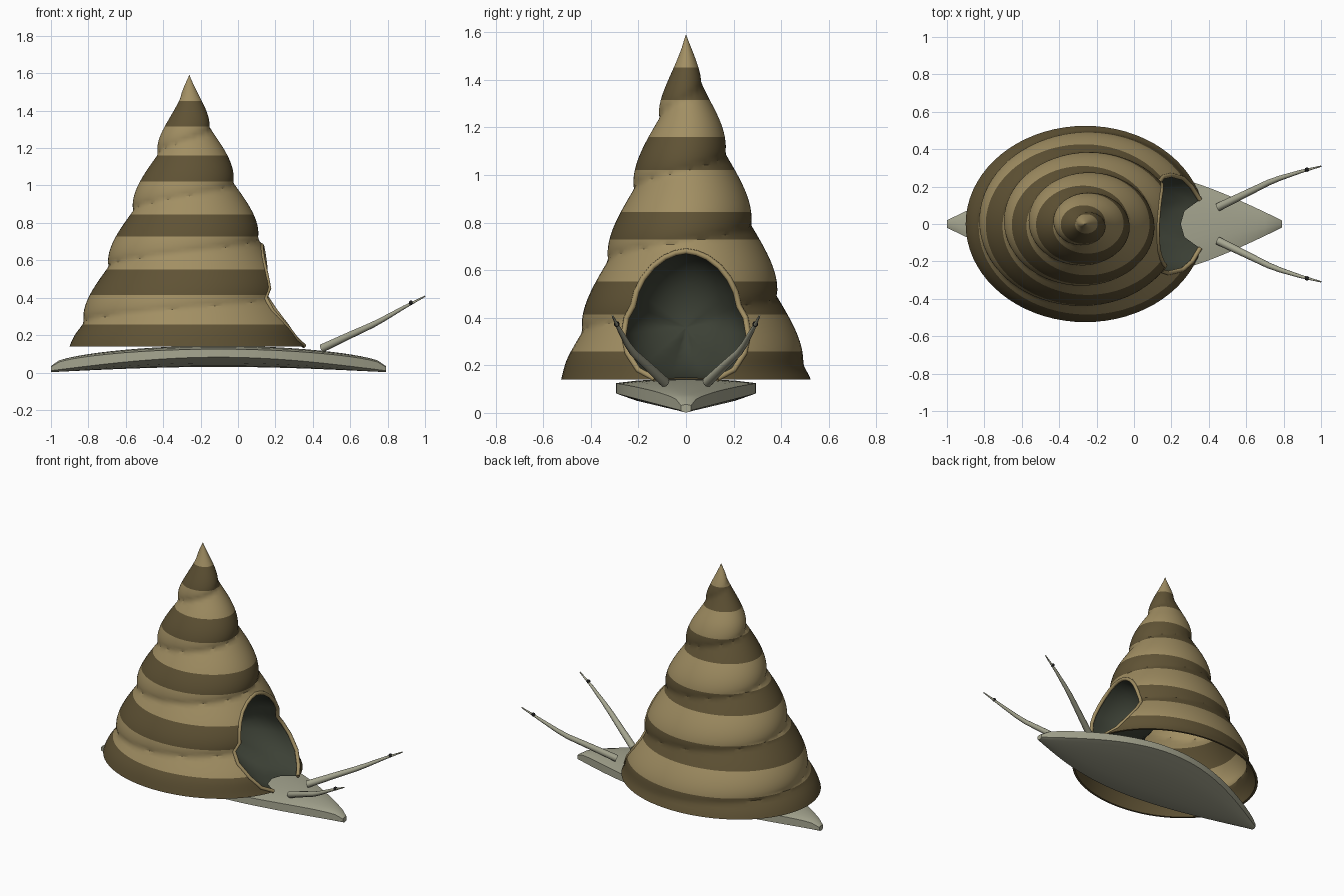
import bpy, bmesh
from math import sin, cos, pi, sqrt, atan2, radians

if "Cube" in bpy.data.objects:
    bpy.data.objects.remove(bpy.data.objects["Cube"])

CX, BASE, APEX = -0.26, 0.14, 1.59


def material(name, rgb):
    m = bpy.data.materials.new(name)
    m.diffuse_color = (*rgb, 1)
    m.use_nodes = True
    m.node_tree.nodes["Principled BSDF"].inputs["Base Color"].default_value = m.diffuse_color
    return m


TAN = material("shell_light", (0.36, 0.275, 0.125))
BROWN = material("shell_dark", (0.115, 0.085, 0.035))
DARK = material("mouth_dark", (0.045, 0.052, 0.036))
SKIN = material("skin", (0.38, 0.38, 0.28))
BLACK = material("eye_black", (0.01, 0.01, 0.01))


def loft(name, rings, mats, pick=None):
    """Skin a list of closed rings and cap both ends."""
    bm = bmesh.new()
    vs = [[bm.verts.new(p) for p in ring] for ring in rings]
    for a, b in zip(vs, vs[1:]):
        n = len(a)
        for i in range(n):
            j = (i + 1) % n
            bm.faces.new((a[i], a[j], b[j], b[i]))
    bm.faces.new(vs[0][::-1])
    bm.faces.new(vs[-1])
    bmesh.ops.recalc_face_normals(bm, faces=bm.faces)
    if pick:
        for f in bm.faces:
            f.material_index = pick(f.calc_center_median())
    me = bpy.data.meshes.new(name)
    bm.to_mesh(me)
    bm.free()
    ob = bpy.data.objects.new(name, me)
    bpy.context.collection.objects.link(ob)
    for m in mats:
        me.materials.append(m)
    return ob


def smooth(ob, angle=40):
    bpy.ops.object.select_all(action='DESELECT')
    bpy.context.view_layer.objects.active = ob
    ob.select_set(True)
    bpy.ops.object.shade_smooth_by_angle(angle=radians(angle))


def tube(name, pts, radii, depth, mat, cyclic=False):
    cu = bpy.data.curves.new(name, 'CURVE')
    cu.dimensions = '3D'
    cu.bevel_depth, cu.bevel_resolution, cu.use_fill_caps = depth, 3, True
    sp = cu.splines.new('POLY')
    sp.points.add(len(pts) - 1)
    for p, co, r in zip(sp.points, pts, radii):
        p.co, p.radius = (*co, 1), r
    sp.use_cyclic_u = cyclic
    cu.materials.append(mat)
    ob = bpy.data.objects.new(name, cu)
    bpy.context.collection.objects.link(ob)
    return ob


# Shell surface: elliptical cone with one spiral groove
def shell_radius(z, th):
    r = 0.64 * (APEX - z) / (APEX - BASE)
    p = ((z - 0.57) / 0.3 - (th - pi) / (2 * pi)) % 1
    fade = min(1, (z - BASE) / 0.1, max(0, (APEX - z) / 0.35))
    return r + 0.021 * fade * (1.7 * sin(pi * p ** 0.75) - 1)


def shell_ring(z, inset=0.0, n=72):
    ring = []
    for i in range(n):
        th = 2 * pi * i / n
        r = max(shell_radius(z, th) - inset, 0.001)
        ring.append((CX + r * cos(th), 0.82 * r * sin(th), z))
    return ring


def surface_x(y, z):
    x = 0.4
    for _ in range(6):
        r = shell_radius(z, atan2(y / 0.82, x))
        x = sqrt(max(r * r - (y / 0.82) ** 2, 0.0))
    return CX + x


# Shell: thin wall, inner tip down to base, then outer base up to apex
STEPS = 74
zs = [BASE + (APEX - BASE) * k / STEPS for k in range(STEPS + 1)]
inner = [shell_ring(z, 0.016) for z in reversed(zs) if z < 1.5]
outer = [shell_ring(z) for z in zs]
shell = loft("shell", inner + outer, [TAN, BROWN],
             lambda c: 1 if (c.z - 0.12) % 0.3 < 0.13 else 0)

# Mouth outline (y, z), right half, bottom to top
half = [(0.13, 0.142), (0.2, 0.18), (0.245, 0.25), (0.262, 0.33), (0.25, 0.4),
        (0.222, 0.45), (0.208, 0.51), (0.18, 0.565), (0.14, 0.615),
        (0.09, 0.653), (0.045, 0.672)]
arch = half + [(0, 0.68)] + [(-y, z) for y, z in reversed(half)]

# Cut the mouth out of the shell
prism = [(0.13, 0.1)] + arch + [(-0.13, 0.1)]
cutter = loft("mouth_cutter", [[(x, y, z) for y, z in prism] for x in (-0.1, 0.7)], [TAN])
cutter.hide_render = True
mod = shell.modifiers.new("mouth", 'BOOLEAN')
mod.operation, mod.object, mod.solver = 'DIFFERENCE', cutter, 'EXACT'
bpy.context.view_layer.objects.active = shell
bpy.ops.object.modifier_apply(modifier=mod.name)
bpy.data.objects.remove(cutter)
smooth(shell, 35)

# Rounded lip around the mouth
rim = [(surface_x(y, z) - 0.006, y, z) for y, z in arch]
tube("mouth_lip", rim, [1] * len(rim), 0.012, TAN)

# Dark hollow behind the mouth
floor = [(0.27, -0.07, 0.145), (0.25, 0, 0.147), (0.27, 0.07, 0.145)]
loop = rim + floor
hollow_rings = []
for k in range(9):
    a = pi / 2 * k / 8 * 0.98
    c, s = cos(a), sin(a)
    hollow_rings.append([(0.2 + (x - 0.2) * c - 0.3 * s, y * c, 0.36 + (z - 0.36) * c)
                         for x, y, z in loop])
hollow = loft("mouth_hollow", hollow_rings, [DARK])
bm = bmesh.new()
bm.from_mesh(hollow.data)
bm.faces.ensure_lookup_table()
front = max(bm.faces, key=lambda f: f.calc_center_median().x if len(f.verts) > 4 else -9)
bmesh.ops.delete(bm, geom=[front], context='FACES_ONLY')
bmesh.ops.reverse_faces(bm, faces=bm.faces)
bm.to_mesh(hollow.data)
bm.free()
smooth(hollow, 80)

# Foot: lens-shaped section, pointed at both ends
foot_rings = []
for k in range(41):
    u = k / 40
    s = max(sin(pi * u), 0.0)
    q = sqrt(s)
    x, w = -1 + 1.79 * u, 0.02 + 0.275 * s
    low, high = 0.002 + 0.028 * s, 0.035 + 0.108 * q
    e0, e1 = 0.01 + 0.072 * s, 0.03 + 0.095 * q
    right = [(0.35 * w, low + 0.1 * (e0 - low)), (0.7 * w, low + 0.4 * (e0 - low)),
             (w, e0), (w, e1), (0.7 * w, e1 + 0.6 * (high - e1)),
             (0.35 * w, e1 + 0.9 * (high - e1))]
    sec = [(0, low)] + right + [(0, high)] + [(-y, z) for y, z in reversed(right)]
    foot_rings.append([(x, y, z) for y, z in sec])
smooth(loft("foot", foot_rings, [SKIN]), 50)

# Eye stalks and eyes
for side, sy in (("left", 1), ("right", -1)):
    path = [(0.45, 0.09, 0.13), (0.6, 0.163, 0.2), (0.72, 0.222, 0.255),
            (0.78, 0.245, 0.287), (0.89, 0.28, 0.35), (1.0, 0.309, 0.408)]
    tube(side + "_eye_stalk", [(x, y * sy, z) for x, y, z in path],
         [1, 0.85, 0.72, 0.62, 0.42, 0.16], 0.022, SKIN)
    bpy.ops.mesh.primitive_uv_sphere_add(segments=16, ring_count=10, radius=0.012,
                                         location=(0.925, 0.291 * sy, 0.373))
    eye = bpy.context.object
    eye.name = side + "_eye"
    eye.data.materials.append(BLACK)
    smooth(eye, 60)
